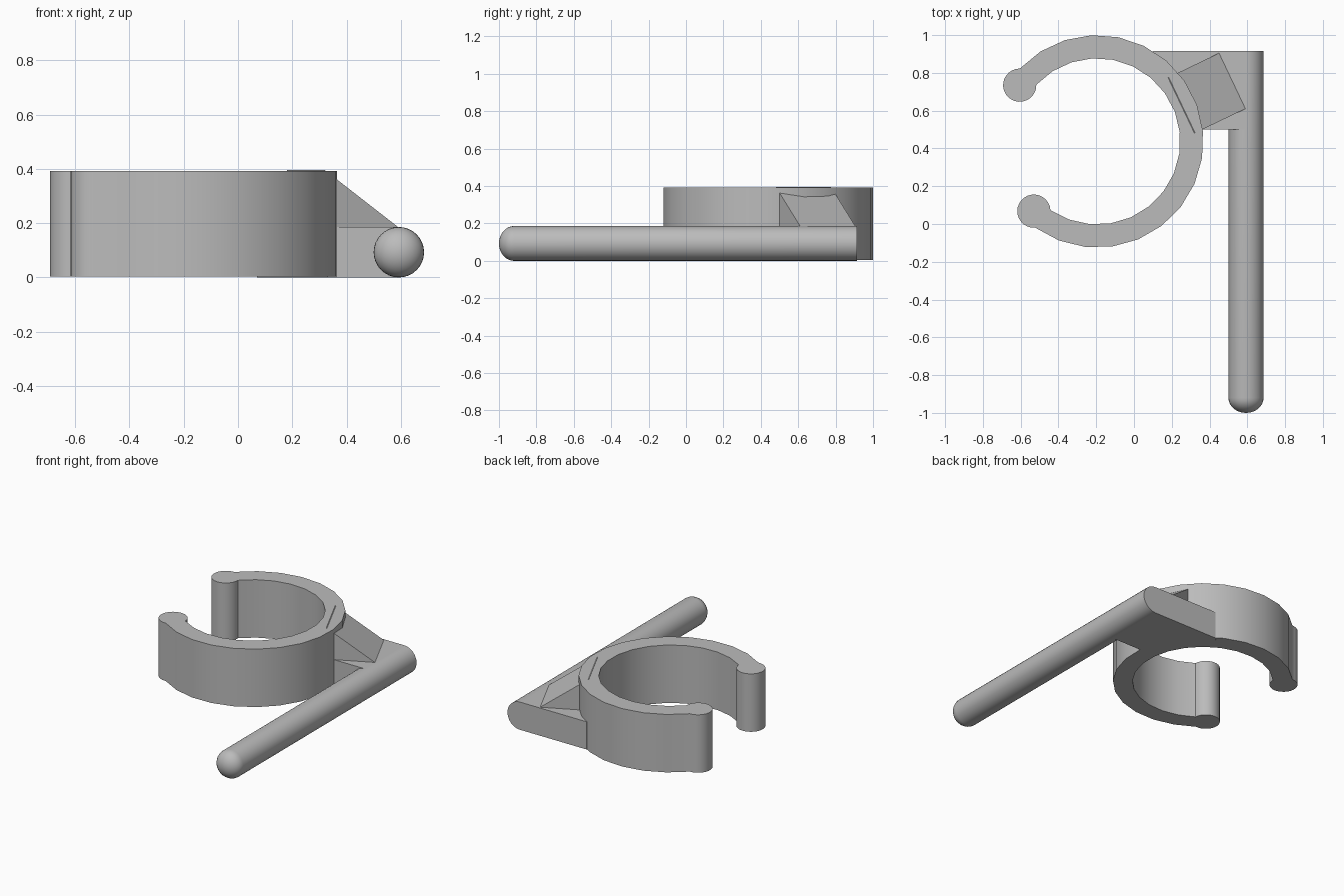
import bpy, bmesh
from math import cos, sin, pi, tau, acos, atan2, radians, hypot
from mathutils import Matrix, Vector

cube = bpy.data.objects.get("Cube")
if cube:
    bpy.data.objects.remove(cube, do_unlink=True)

grey = bpy.data.materials.new("plain grey")
grey.use_nodes = True
COLOUR = (0.5, 0.5, 0.5, 1)
grey.diffuse_color = COLOUR
grey.node_tree.nodes["Principled BSDF"].inputs["Base Color"].default_value = COLOUR


def finish(bm, name, angle=35):
    bmesh.ops.recalc_face_normals(bm, faces=bm.faces)
    mesh = bpy.data.meshes.new(name)
    bm.to_mesh(mesh)
    bm.free()
    mesh.materials.append(grey)
    obj = bpy.data.objects.new(name, mesh)
    bpy.context.collection.objects.link(obj)
    bpy.ops.object.select_all(action='DESELECT')
    obj.select_set(True)
    bpy.context.view_layer.objects.active = obj
    bpy.ops.object.shade_smooth_by_angle(angle=radians(angle))
    return obj


def prism(name, points, direction):
    """Extrude a closed outline along a direction."""
    bm = bmesh.new()
    face = bm.faces.new([bm.verts.new(p) for p in points])
    moved = bmesh.ops.extrude_face_region(bm, geom=[face], use_keep_orig=True)
    bmesh.ops.translate(bm, vec=direction,
                        verts=[v for v in moved["geom"] if isinstance(v, bmesh.types.BMVert)])
    return finish(bm, name)


def arc(centre, radius, start, end, steps):
    return [centre + radius * Vector((cos(a), sin(a)))
            for a in (start + (end - start) * i / steps for i in range(steps + 1))]


# Open clip ring with a round bead at each end, as one outline
centre = Vector((-0.195, 0.4375))
OUTER, INNER, BEAD = 0.5625, 0.44, 0.088
bead_top, bead_low = Vector((-0.605, 0.735)), Vector((-0.53, 0.068))


def polar(v):
    return hypot(*v), atan2(v.y, v.x)


def meet(bead, radius, side):
    """Angle on the ring where a bead circle crosses the given radius."""
    dist, ang = polar(bead - centre)
    return ang - side * acos((radius**2 + dist**2 - BEAD**2) / (2 * radius * dist))


def bead_arc(bead, start, end):
    a, b = polar(start - bead)[1], polar(end - bead)[1]
    return arc(bead, BEAD, a, a + (b - a) % tau, 20)[1:-1]


outer = arc(centre, OUTER, meet(bead_low, OUTER, -1), meet(bead_top, OUTER, 1), 18)
inner = arc(centre, INNER, meet(bead_top, INNER, 1), meet(bead_low, INNER, -1), 18)
outline = (outer + bead_arc(bead_top, outer[-1], inner[0])
           + inner + bead_arc(bead_low, inner[-1], outer[0]))
prism("clip_ring", [(p.x, p.y, 0.004) for p in outline], (0, 0, 0.389))

# Round rod with a flat back end and domed front end
ROD_X, ROD_R, BACK, DOME, FRONT = 0.593, 0.093, 0.915, -0.92, -1.0
profile = [(0, BACK), (ROD_R, BACK)]
profile += [(ROD_R * cos(t), DOME + (FRONT - DOME) * sin(t))
            for t in (i * pi / 16 for i in range(8))]
profile.append((0, FRONT))
bm = bmesh.new()
verts = [bm.verts.new((r, y, 0)) for r, y in profile]
edges = [bm.edges.new(pair) for pair in zip(verts, verts[1:])]
bmesh.ops.spin(bm, geom=verts + edges, cent=(0, 0, 0), axis=(0, 1, 0),
               angle=tau, steps=32, use_merge=True)
bmesh.ops.remove_doubles(bm, verts=bm.verts, dist=0.0005)
bmesh.ops.transform(bm, matrix=Matrix.Translation((ROD_X, 0, ROD_R)), verts=bm.verts)
finish(bm, "rod")

# Flat bracket between ring and rod
bracket = [(0.07, 0.88), (0.1, BACK), (ROD_X, BACK), (ROD_X, 0.5), (0.33, 0.5)]
prism("bracket", [(x, y, 0) for x, y in bracket], (0, 0, 2 * ROD_R))

# Sloping gusset from the top of the ring down to the rod
wedge = [(0.32, 0.48, 0.15), (0.32, 0.48, 0.396), (0.59, 0.61, 0.186), (0.59, 0.61, 0.15)]
prism("gusset", wedge, (-0.14, 0.295, 0))
